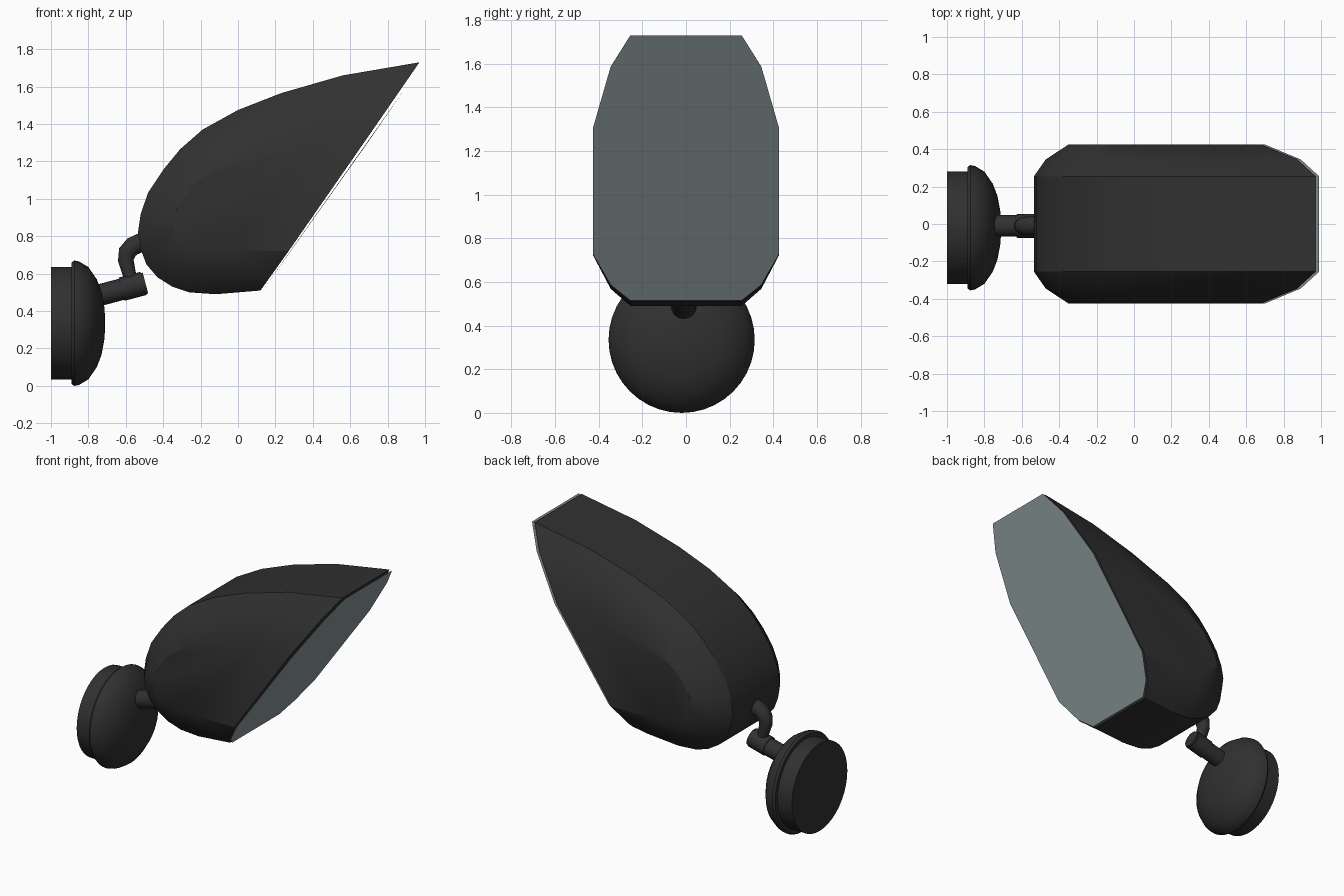
import bpy
import bmesh
from math import cos, sin, pi
from mathutils import Vector

cube = bpy.data.objects.get("Cube")
if cube:
    bpy.data.objects.remove(cube, do_unlink=True)


def make_material(name, rgb):
    mat = bpy.data.materials.new(name)
    mat.use_nodes = True
    color = (*rgb, 1.0)
    mat.diffuse_color = color
    mat.node_tree.nodes["Principled BSDF"].inputs["Base Color"].default_value = color
    return mat


black = make_material("matte black", (0.03, 0.03, 0.03))
glass = make_material("pale grey glass", (0.28, 0.34, 0.35))


def add_mesh(name, verts, faces, mat, angle=0.5):
    """Make an object from vertices and faces, with tidy normals and smooth shading."""
    mesh = bpy.data.meshes.new(name)
    mesh.from_pydata(verts, [], faces)
    bm = bmesh.new()
    bm.from_mesh(mesh)
    bmesh.ops.remove_doubles(bm, verts=bm.verts, dist=0.0001)
    bmesh.ops.recalc_face_normals(bm, faces=bm.faces)
    bm.to_mesh(mesh)
    bm.free()
    obj = bpy.data.objects.new(name, mesh)
    bpy.context.collection.objects.link(obj)
    mesh.materials.append(mat)
    bpy.ops.object.select_all(action="DESELECT")
    obj.select_set(True)
    bpy.context.view_layer.objects.active = obj
    bpy.ops.object.shade_smooth_by_angle(angle=angle)
    return obj


def loft(name, rings, mat, angle=0.5):
    """Skin a list of equal closed rings and cap both ends."""
    n = len(rings[0])
    verts = [p for ring in rings for p in ring]
    faces = [
        (r * n + i, r * n + (i + 1) % n, (r + 1) * n + (i + 1) % n, (r + 1) * n + i)
        for r in range(len(rings) - 1)
        for i in range(n)
    ]
    faces.append(tuple(range(n)))
    faces.append(tuple(range(len(verts) - n, len(verts))))
    return add_mesh(name, verts, faces, mat, angle)


def tube(name, path, radii, mat, sides=20):
    """Sweep a circle along a path lying in a plane of constant y."""
    points = [Vector((x, -0.01, z)) for x, z in path]
    side = Vector((0, 1, 0))
    rings = []
    for i, p in enumerate(points):
        along = points[min(i + 1, len(points) - 1)] - points[max(i - 1, 0)]
        up = along.normalized().cross(side)
        turns = [2 * pi * k / sides for k in range(sides)]
        rings.append([p + radii[i] * (cos(a) * side + sin(a) * up) for a in turns])
    return loft(name, rings, mat, 0.6)


# Lamp head: broad outer outline, stepping in to the flat side panels
outer = [(0.97, 1.73), (0.56, 1.66), (0.23, 1.565), (0, 1.475), (-0.19, 1.37),
         (-0.31, 1.265), (-0.4, 1.155), (-0.48, 1.035), (-0.52, 0.92),
         (-0.535, 0.82), (-0.52, 0.73), (-0.49, 0.65), (-0.43, 0.58),
         (-0.35, 0.53), (-0.26, 0.5), (-0.12, 0.49), (0.12, 0.51)]
panel = [(0.68, 1.31), (0.42, 1.29), (0.18, 1.25), (0.02, 1.21), (-0.1, 1.17),
         (-0.18, 1.12), (-0.24, 1.07), (-0.29, 1), (-0.33, 0.94),
         (-0.35, 0.88), (-0.345, 0.84), (-0.32, 0.79), (-0.28, 0.755),
         (-0.23, 0.73), (-0.18, 0.72), (-0.05, 0.72), (0.27, 0.72)]
middle = [tuple(Vector(a).lerp(Vector(b), 0.34)) for a, b in zip(outer, panel)]
half = [(panel, 0.425), (middle, 0.345), (outer, 0.255)]
sections = [(o, -y) for o, y in half] + half[::-1]
loft("lamp_head", [[(x, y, z) for x, z in o] for o, y in sections], black)

# Lens: a thin sheet just in front of the slanted opening
rim = []
for outline, y in sections:
    rim.append((outline[0][0] + 0.02, y, outline[0][1]))
for outline, y in reversed(sections):
    rim.append((outline[-1][0] + 0.015, y, outline[-1][1] + 0.005))
add_mesh("lens", rim, [tuple(range(len(rim)))], glass)
lens = bpy.context.object
if lens.data.polygons[0].normal.x < 0:
    lens.data.flip_normals()

# Wall mount: turned disc with a raised lip and a domed face
profile = [(-1, 0.3), (-0.89, 0.3), (-0.89, 0.325), (-0.875, 0.335), (-0.85, 0.33),
           (-0.8, 0.3), (-0.755, 0.235), (-0.73, 0.17), (-0.715, 0.09), (-0.71, 0.02)]
steps = [2 * pi * k / 40 for k in range(40)]
loft("wall_mount",
     [[(x, r * cos(a) - 0.02, r * sin(a) + 0.335) for a in steps] for x, r in profile],
     black, 0.6)

# Arm, its collar and the bent neck that holds the head
tube("arm", [(-0.76, 0.48), (-0.495, 0.55)], [0.058] * 2, black)
tube("arm_collar", [(-0.622, 0.517), (-0.505, 0.548)], [0.064] * 2, black)
tube("neck",
     [(-0.565, 0.55), (-0.582, 0.6), (-0.6, 0.67), (-0.592, 0.715),
      (-0.565, 0.745), (-0.5, 0.775)],
     [0.035, 0.036, 0.042, 0.048, 0.05, 0.05], black)
